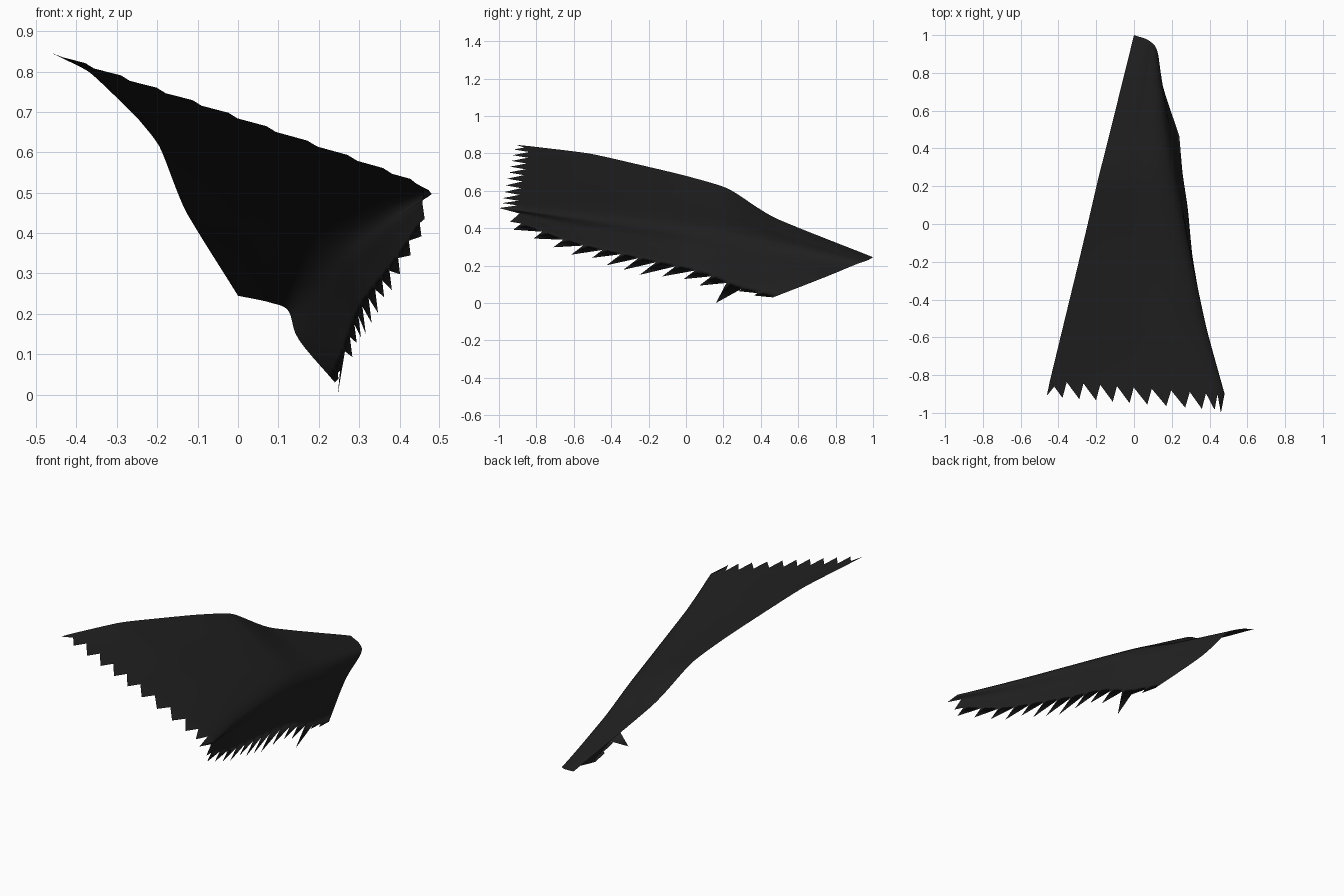
import bpy, bmesh, random
from mathutils import Vector as V

if "Cube" in bpy.data.objects:
    bpy.data.objects.remove(bpy.data.objects["Cube"])

random.seed(4)
TEETH_FRONT, TEETH_SIDE = 10, 14
SEG_TOP, SEG_SIDE = 10, 5          # columns per cross-section span
ROWS = TEETH_SIDE * 4              # rows along the cape


def spline(pts, t, soft=1.0):
    """Catmull-Rom through pts, blended with straight spans by soft."""
    n = len(pts) - 1
    f = t * n
    i = min(int(f), n - 1)
    u = f - i
    b, c = pts[i], pts[i + 1]
    a = pts[i - 1] if i else b * 2 - c
    d = pts[i + 2] if i + 2 <= n else c * 2 - b
    curve = 0.5 * (2 * b + (c - a) * u + (2 * a - 5 * b + 4 * c - d) * u * u
                   + (3 * b - a - 3 * c + d) * u ** 3)
    return b.lerp(c, u).lerp(curve, soft)


# Key sections: straight inner edge, shoulder fold, hem
keys = [
    ((0, 1, .245), (.125, .91, .207), (.24, .465, .03)),
    ((-.13, .475, .455), (.165, .48, .315), (.257, .27, .085)),
    ((-.193, .225, .612), (.205, .20, .385), (.285, .08, .165)),
    ((-.245, 0, .68), (.245, -.02, .42), (.308, -.16, .218)),
    ((-.307, -.26, .742), (.295, -.28, .455), (.345, -.38, .268)),
    ((-.37, -.52, .80), (.35, -.55, .488), (.388, -.62, .325)),
    ((-.445, -.83, .838), (.442, -.90, .522), (.45, -.88, .425)),
]
sections = []
for i, (r, s, h) in enumerate(keys):
    r, s, h = V(r), V(s), V(h)
    if i == 0:      # rounded neck edge
        q, w = V((.08, .97, .228)), V((.15, .74, .137))
    else:
        q, w = (r + s) / 2 + V((0, 0, .004)), (s + h) / 2 + V((.01, 0, .005))
    sections.append([r, q, s, w, h])

# Cloth sheet
bm = bmesh.new()
grid = []
for j in range(ROWS + 1):
    ctrl = [spline([s[k] for s in sections], j / ROWS, .5) for k in range(5)]
    # span-wise sampling: fine on top, coarser on the side
    ts = [i / SEG_TOP / 4 for i in range(2 * SEG_TOP + 1)]
    ts += [.5 + i / SEG_SIDE / 4 for i in range(1, 2 * SEG_SIDE + 1)]
    grid.append([bm.verts.new(spline(ctrl, t)) for t in ts])
for a, b in zip(grid, grid[1:]):
    for k in range(len(a) - 1):
        bm.faces.new((a[k], b[k], b[k + 1], a[k + 1]))


def tooth(base, tip):
    """Pointed rag hanging from a run of edge vertices."""
    p = bm.verts.new(tip)
    for a, b in zip(base, base[1:]):
        bm.faces.new((a, p, b))


# Ragged front edge
last = grid[-1]
step = 2 * SEG_TOP // TEETH_FRONT
for n in range(TEETH_FRONT):
    base = last[n * step:(n + 1) * step + 1]
    end = base[-1].co.lerp(base[0].co, .25)
    tooth(base, end + V((0, -.085, .006)))
# outer corner rags
tooth(last[:2], V((-.462, -.91, .846)))
tooth(last[2 * SEG_TOP:2 * SEG_TOP + 6], V((.46, -1, .508)))
tooth(last[2 * SEG_TOP + 5:], V((.462, -.94, .435)))

# Ragged side hem, swept towards the front
for n in range(TEETH_SIDE):
    base = [row[-1] for row in grid[n * 4:n * 4 + 5]]
    length = random.uniform(.75, 1.3) * (1 - .4 * n / TEETH_SIDE)
    if n < 2:
        length = .2
    tip = base[-1].co + V((.008, -.085, -.065)) * length
    if n == 2:      # longest rag touches the ground
        tip = V((.247, .16, 0))
    tip.z = max(tip.z, 0)
    tooth(base, tip)

me = bpy.data.meshes.new("ragged_cape")
bm.to_mesh(me)
bm.free()
cape = bpy.data.objects.new("ragged_cape", me)
bpy.context.collection.objects.link(cape)
cloth = bpy.data.materials.new("black cloth")
cloth.diffuse_color = (.015, .015, .015, 1)
cloth.use_nodes = True
cloth.node_tree.nodes["Principled BSDF"].inputs["Base Color"].default_value = cloth.diffuse_color
me.materials.append(cloth)
for p in me.polygons:
    p.use_smooth = True
